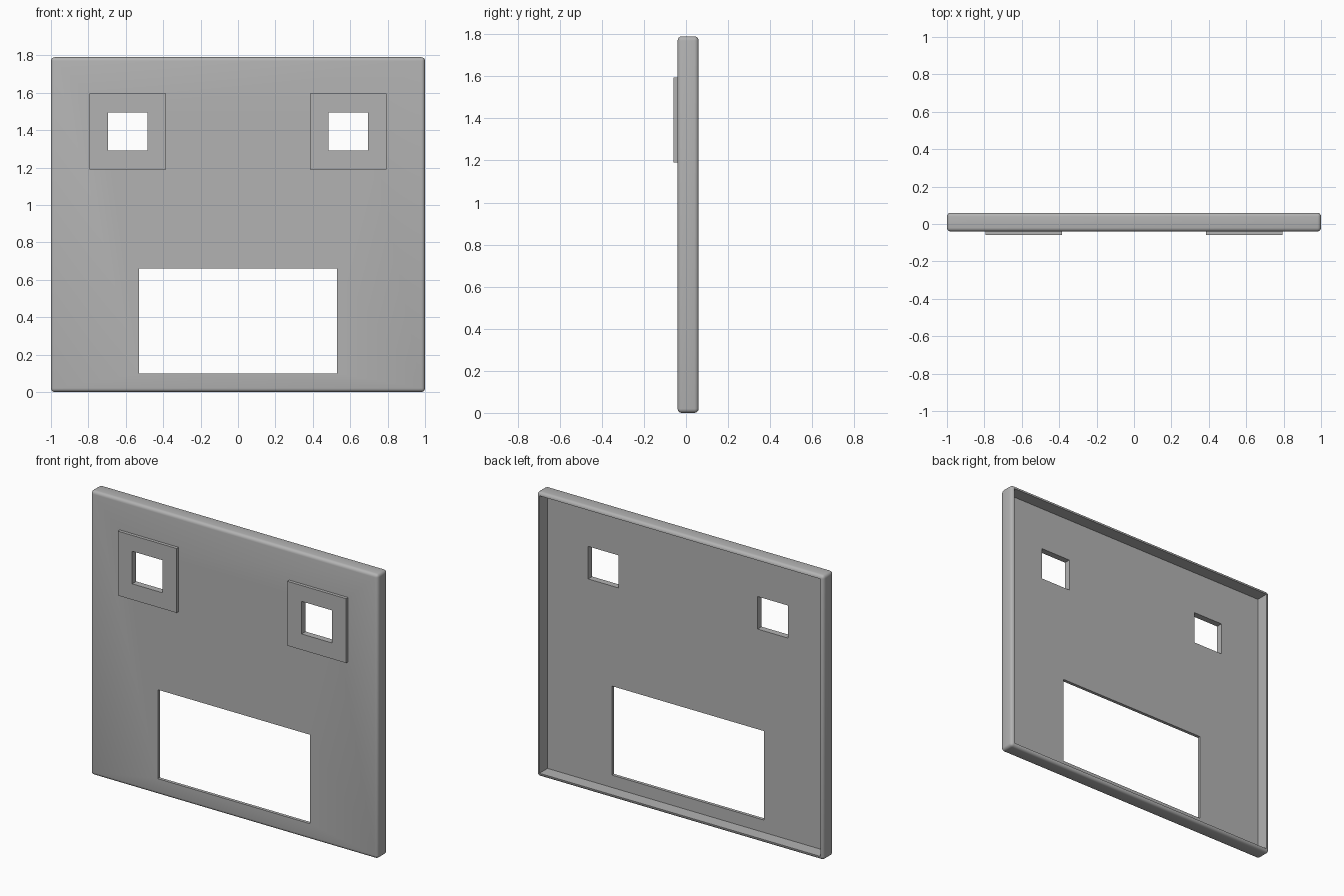
import bpy
import math
from mathutils import Vector

if "Cube" in bpy.data.objects:
    bpy.data.objects.remove(bpy.data.objects["Cube"], do_unlink=True)

grey = bpy.data.materials.new("plain grey")
grey.use_nodes = True
color = (0.45, 0.45, 0.45, 1)
grey.diffuse_color = color
grey.node_tree.nodes["Principled BSDF"].inputs["Base Color"].default_value = color


def box(name, low, high):
    low, high = Vector(low), Vector(high)
    bpy.ops.mesh.primitive_cube_add(size=1, location=(low + high) / 2)
    obj = bpy.context.object
    obj.name = name
    obj.scale = high - low
    bpy.ops.object.transform_apply(location=False, rotation=False, scale=True)
    obj.data.materials.append(grey)
    return obj


def apply(obj, mod):
    bpy.context.view_layer.objects.active = obj
    bpy.ops.object.modifier_apply(modifier=mod.name)


def cut(obj, low, high):
    cutter = box("cutter", low, high)
    cutter.hide_render = True
    mod = obj.modifiers.new("cut", "BOOLEAN")
    mod.operation = "DIFFERENCE"
    mod.solver = "EXACT"
    mod.object = cutter
    apply(obj, mod)
    bpy.data.objects.remove(cutter, do_unlink=True)


FRONT, BACK, HEIGHT = -0.04, 0.06, 1.79
RIM, SKIN = 0.022, 0.02

# Rounded wall panel, hollowed from the back
panel = box("wall_panel", (-1, FRONT, 0), (1, BACK, HEIGHT))
bevel = panel.modifiers.new("round", "BEVEL")
bevel.width = 0.02
bevel.segments = 4
apply(panel, bevel)
cut(panel, (-1 + RIM, FRONT + SKIN, RIM), (1 - RIM, 0.2, HEIGHT - RIM))

# Wide doorway
cut(panel, (-0.53, -0.2, 0.10), (0.53, 0.2, 0.66))

# Windows with raised square frames
for side, x in (("left", 0.59), ("right", -0.59)):
    hole = (x - 0.105, -0.2, 1.29), (x + 0.105, 0.2, 1.495)
    cut(panel, *hole)
    frame = box(side + "_window_frame", (x - 0.205, -0.06, 1.19), (x + 0.205, FRONT, 1.595))
    cut(frame, *hole)

bpy.ops.object.select_all(action="DESELECT")
panel.select_set(True)
bpy.context.view_layer.objects.active = panel
bpy.ops.object.shade_smooth_by_angle(angle=math.radians(30))
